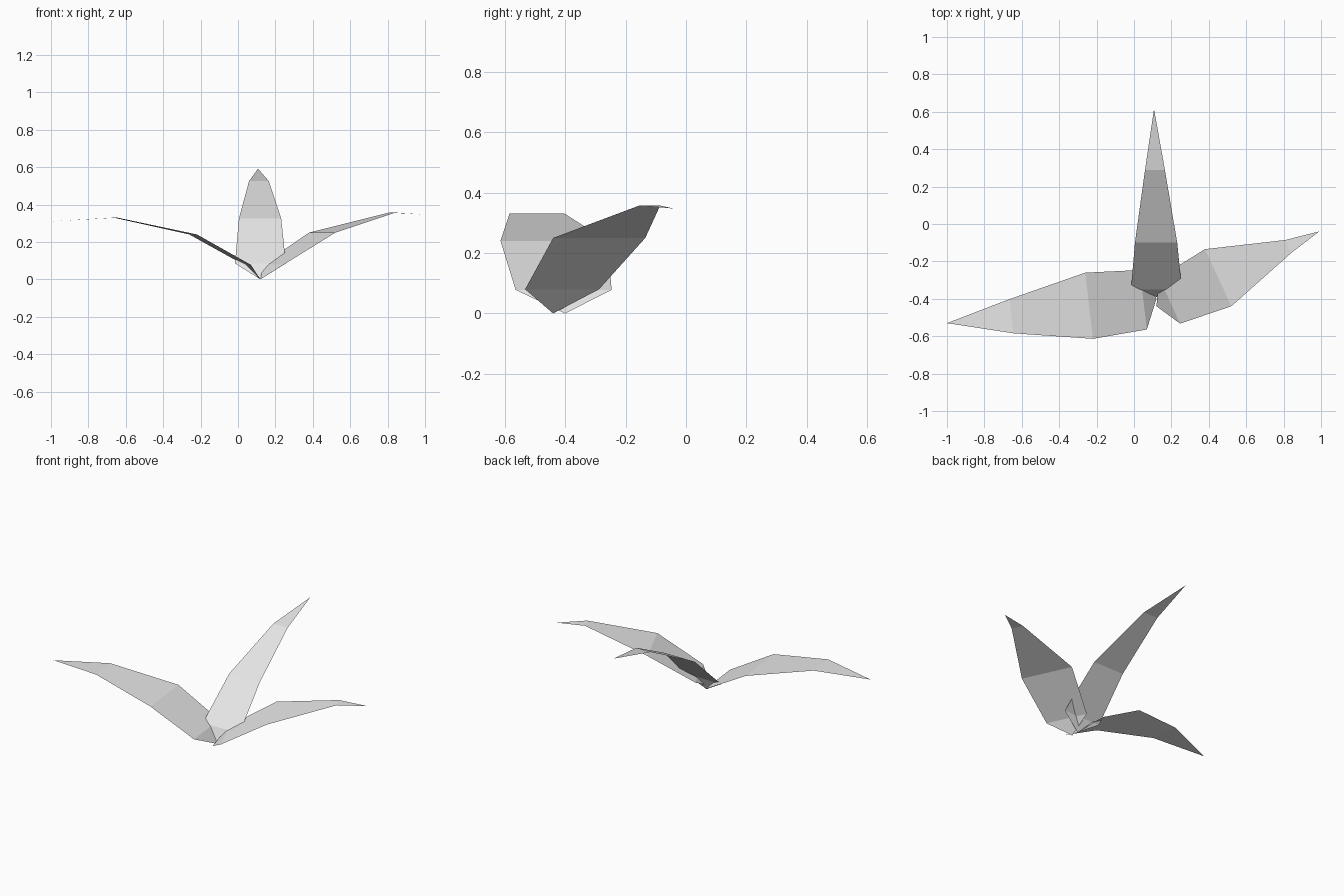
import bpy
import bmesh
from mathutils import Vector

cube = bpy.data.objects.get("Cube")
if cube:
    bpy.data.objects.remove(cube, do_unlink=True)

GREY = (0.8, 0.8, 0.8, 1.0)
mat = bpy.data.materials.new("pale grey")
mat.use_nodes = True
mat.diffuse_color = GREY
mat.node_tree.nodes["Principled BSDF"].inputs["Base Color"].default_value = GREY


def leaf(name, base, rows, tip, across):
    """Folded flat blade: pointed base, creased cross rows (centre, half width), pointed tip."""
    side = Vector(across).normalized()
    bm = bmesh.new()
    pairs = []
    for centre, half in rows:
        c = Vector(centre)
        pairs.append((bm.verts.new(c - side * half), bm.verts.new(c + side * half)))
    b, t = bm.verts.new(base), bm.verts.new(tip)
    bm.faces.new((b, pairs[0][1], pairs[0][0]))
    for (l0, r0), (l1, r1) in zip(pairs, pairs[1:]):
        bm.faces.new((l0, r0, r1, l1))
    bm.faces.new((pairs[-1][0], pairs[-1][1], t))
    # Upper side faces outwards
    bm.normal_update()
    for f in bm.faces:
        if f.normal.z < 0:
            f.normal_flip()
    mesh = bpy.data.meshes.new(name)
    bm.to_mesh(mesh)
    bm.free()
    mesh.materials.append(mat)
    obj = bpy.data.objects.new(name, mesh)
    bpy.context.collection.objects.link(obj)
    return obj


# Blade reaching towards the right
leaf("right_leaf", (0.12, -0.40, 0),
     [((0.05, -0.405, 0.078), 0.16),
      ((-0.24, -0.437, 0.24), 0.178),
      ((-0.655, -0.493, 0.33), 0.092)],
     (-1, -0.53, 0.31), (0.115, -0.993, 0))

# Blade reaching towards the left
leaf("left_leaf", (0.12, -0.44, 0),
     [((0.19, -0.41, 0.08), 0.135),
      ((0.45, -0.287, 0.25), 0.168),
      ((0.825, -0.12, 0.357), 0.038)],
     (0.99, -0.04, 0.347), (0.42, -0.907, 0))

# Tall blade reaching up and back
leaf("back_leaf", (0.12, -0.39, 0),
     [((0.12, -0.35, 0.085), 0.136),
      ((0.118, -0.10, 0.325), 0.113),
      ((0.112, 0.29, 0.525), 0.053)],
     (0.107, 0.615, 0.592), (1, 0, 0))
